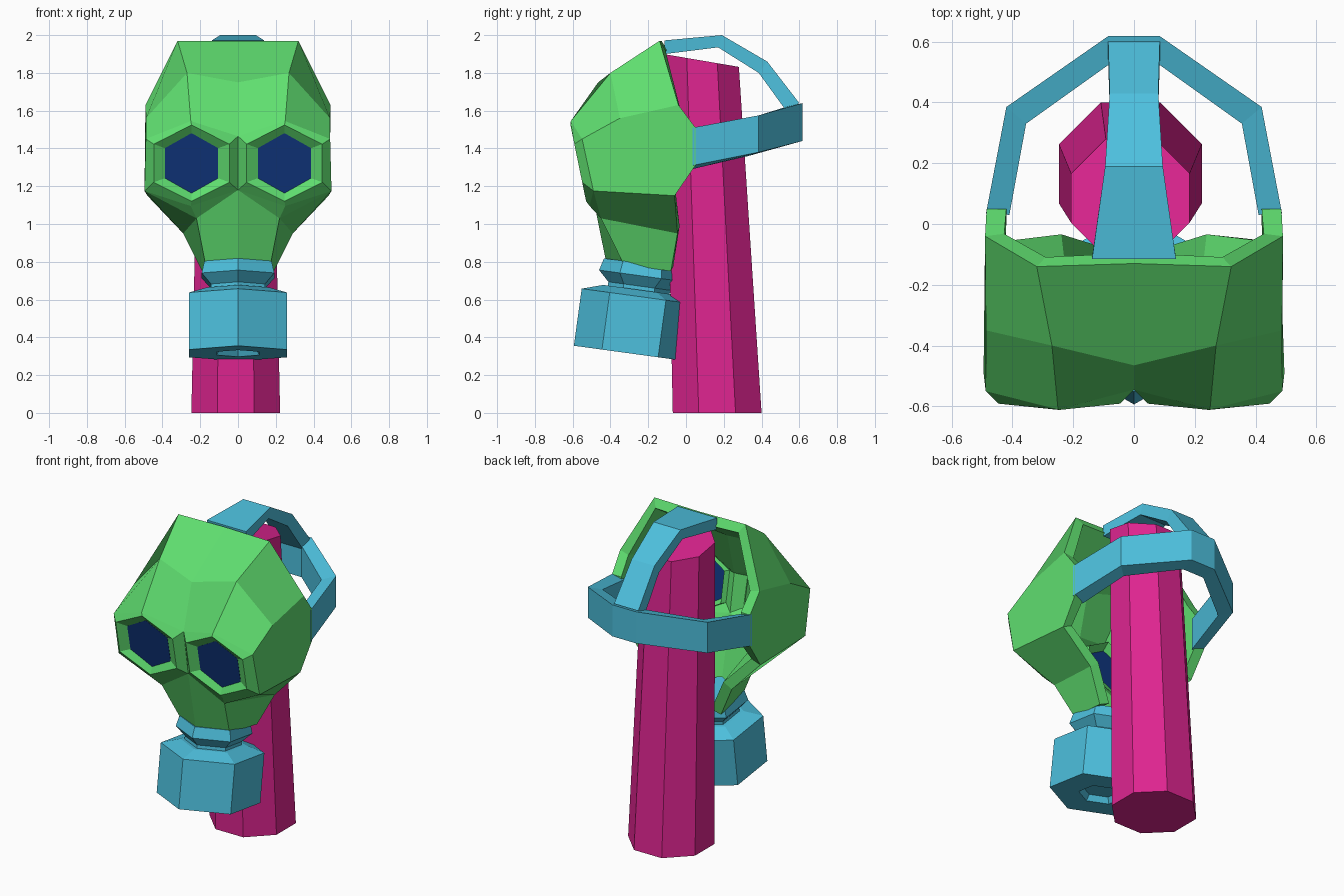
import bpy, bmesh, math
from mathutils import Vector

if "Cube" in bpy.data.objects:
    bpy.data.objects.remove(bpy.data.objects["Cube"])


def material(name, rgb):
    m = bpy.data.materials.new(name)
    m.diffuse_color = (*rgb, 1)
    m.use_nodes = True
    m.node_tree.nodes["Principled BSDF"].inputs["Base Color"].default_value = m.diffuse_color
    return m


GREEN = material("mask green", (0.115, 0.73, 0.16))
CYAN = material("strap cyan", (0.075, 0.53, 0.73))
PINK = material("post magenta", (0.73, 0.018, 0.28))
NAVY = material("lens navy", (0.005, 0.037, 0.21))


def finish(name, bm, mat):
    me = bpy.data.meshes.new(name)
    bm.to_mesh(me)
    bm.free()
    me.materials.append(mat)
    ob = bpy.data.objects.new(name, me)
    bpy.context.scene.collection.objects.link(ob)
    return ob


def loft(name, sections, mat):
    """Skin a row of equal-sided cross-sections and cap both ends."""
    bm = bmesh.new()
    rings = [[bm.verts.new(p) for p in s] for s in sections]
    n = len(rings[0])
    for a, b in zip(rings, rings[1:]):
        for i in range(n):
            j = (i + 1) % n
            bm.faces.new((a[i], a[j], b[j], b[i]))
    bm.faces.new(rings[0])
    bm.faces.new(rings[-1])
    bmesh.ops.recalc_face_normals(bm, faces=bm.faces)
    return finish(name, bm, mat)


# Octagonal leaning post with a sloped top
def octagon(cy, half, z, slope):
    r = half / math.cos(math.pi / 8)
    pts = []
    for i in range(8):
        a = math.pi / 8 + i * math.pi / 4
        dy = r * math.sin(a)
        pts.append((-0.012 + r * math.cos(a), cy + dy, z + slope * dy))
    return pts


loft("post", [octagon(0.165, 0.235, 0, 0), octagon(0.085, 0.195, 1.865, -0.17)], PINK)


# Eye hexagons, lying in a plane that leans back towards the bottom
def eye_hex(half_x, rad_z, depth):
    pts = []
    for i in range(6):
        a = math.pi / 2 - i * math.pi / 3
        z = 1.322 + rad_z * math.sin(a)
        y = -0.613 + (1.53 - z) * 0.205 + depth
        pts.append((0.246 + half_x * math.cos(a) / math.cos(math.pi / 6), y, z))
    return pts


# Mask shell: right half as named points, mirrored and thickened
P = {
    "T0": (0, -0.13, 1.97), "T1": (0.32, -0.14, 1.97),      # top edge
    "B0": (0, -0.465, 1.75), "B1": (0.27, -0.40, 1.80),     # forehead
    "M": (0.487, -0.35, 1.56),                              # temple
    "S1": (0.49, -0.04, 1.63), "S2": (0.485, 0.05, 1.51),   # side opening
    "S3": (0.485, 0.05, 1.31), "S4": (0.48, -0.06, 1.15),
    "O0": (0.25, -0.61, 1.545), "O1": (0.488, -0.55, 1.45),  # eye surround
    "O2": (0.495, -0.49, 1.175), "O3": (0.25, -0.51, 1.095),
    "O4": (0, -0.50, 1.18), "O5": (0, -0.545, 1.465),
    "J0": (0.22, -0.45, 1.03), "J1": (0.29, -0.045, 0.95),  # jaw
    "K0": (0, -0.425, 0.81), "K1": (0.172, -0.33, 0.787), "K2": (0.19, -0.08, 0.75),
}
for key, hexa in (("F", eye_hex(0.2, 0.202, 0)), ("L", eye_hex(0.14, 0.158, 0.03))):
    for i, p in enumerate(hexa):
        P[f"{key}{i}"] = p
panels = ["T0 T1 B1 B0", "T1 S1 M B1", "B0 B1 O0 O5", "B1 M O1 O0",
          "M S1 S2 S3 S4 O2 O1", "O2 S4 J1 J0", "O3 O2 J0", "O4 O3 J0",
          "O4 J0 K1 K0", "J0 J1 K2 K1"]
for i in range(6):                                          # rim and recess rings
    j = (i + 1) % 6
    panels += [f"O{i} O{j} F{j} F{i}", f"F{i} F{j} L{j} L{i}"]
bm = bmesh.new()
V = {k: bm.verts.new(p) for k, p in P.items()}
for f in panels:
    bm.faces.new([V[k] for k in f.split()])
bmesh.ops.recalc_face_normals(bm, faces=bm.faces)
bm.normal_update()
centre = Vector((0, 0, 1.35))
if sum(f.normal.dot(f.calc_center_median() - centre) * f.calc_area() for f in bm.faces) < 0:
    bmesh.ops.reverse_faces(bm, faces=bm.faces)
mask = finish("mask", bm, GREEN)
mask.modifiers.new("mirror", 'MIRROR')
shell = mask.modifiers.new("shell", 'SOLIDIFY')
shell.thickness = 0.065
shell.offset = -1

# Lenses
for side, tag in ((1, "right"), (-1, "left")):
    loft(f"lens_{tag}", [[(side * x, y, z) for x, y, z in eye_hex(0.141, 0.159, d)]
                         for d in (0.028, 0.036)], NAVY)

# Head strap running from side to side round the back
half = [((0.487, 0.035), (0.41, 0.03), 1.31, 1.51),
        ((0.42, 0.385), (0.355, 0.33), 1.38, 1.575),
        ((0.085, 0.618), (0.075, 0.53), 1.44, 1.64)]
band = [(s, h) for s, row in ((1, half), (-1, half[::-1])) for h in row]
loft("back_strap", [[(s * o[0], o[1], lo), (s * o[0], o[1], hi),
                     (s * i[0], i[1], hi - 0.02), (s * i[0], i[1], lo - 0.02)]
                    for s, (o, i, lo, hi) in band], CYAN)

# Strap over the crown
crown = [((-0.115, 1.972), (-0.11, 1.90), 0.138), ((0.19, 2.0), (0.17, 1.935), 0.095),
         ((0.43, 1.86), (0.385, 1.80), 0.08), ((0.60, 1.64), (0.53, 1.60), 0.085)]
loft("top_strap", [[(-w, *o), (w, *o), (w, *i), (-w, *i)] for o, i, w in crown], CYAN)

# Hexagonal neck ring and filter canister on one tilted axis
tilt = math.radians(7.8)


def filter_ring(d, r):
    pts = []
    for k in range(6):
        a = k * math.pi / 3
        u = -r * math.cos(a)
        pts.append((r * math.sin(a),
                    -0.255 + u * math.cos(tilt) + d * math.sin(tilt),
                    0.617 - u * math.sin(tilt) + d * math.cos(tilt)))
    return pts


loft("neck_ring", [filter_ring(d, r) for d, r in
                   ((0.175, 0.205), (0.11, 0.222), (0.055, 0.165), (0.02, 0.165))], CYAN)
loft("filter_canister", [filter_ring(d, r) for d, r in
                         ((0.035, 0.19), (0, 0.3), (-0.305, 0.3),
                          (-0.305, 0.13), (-0.27, 0.11))], CYAN)
